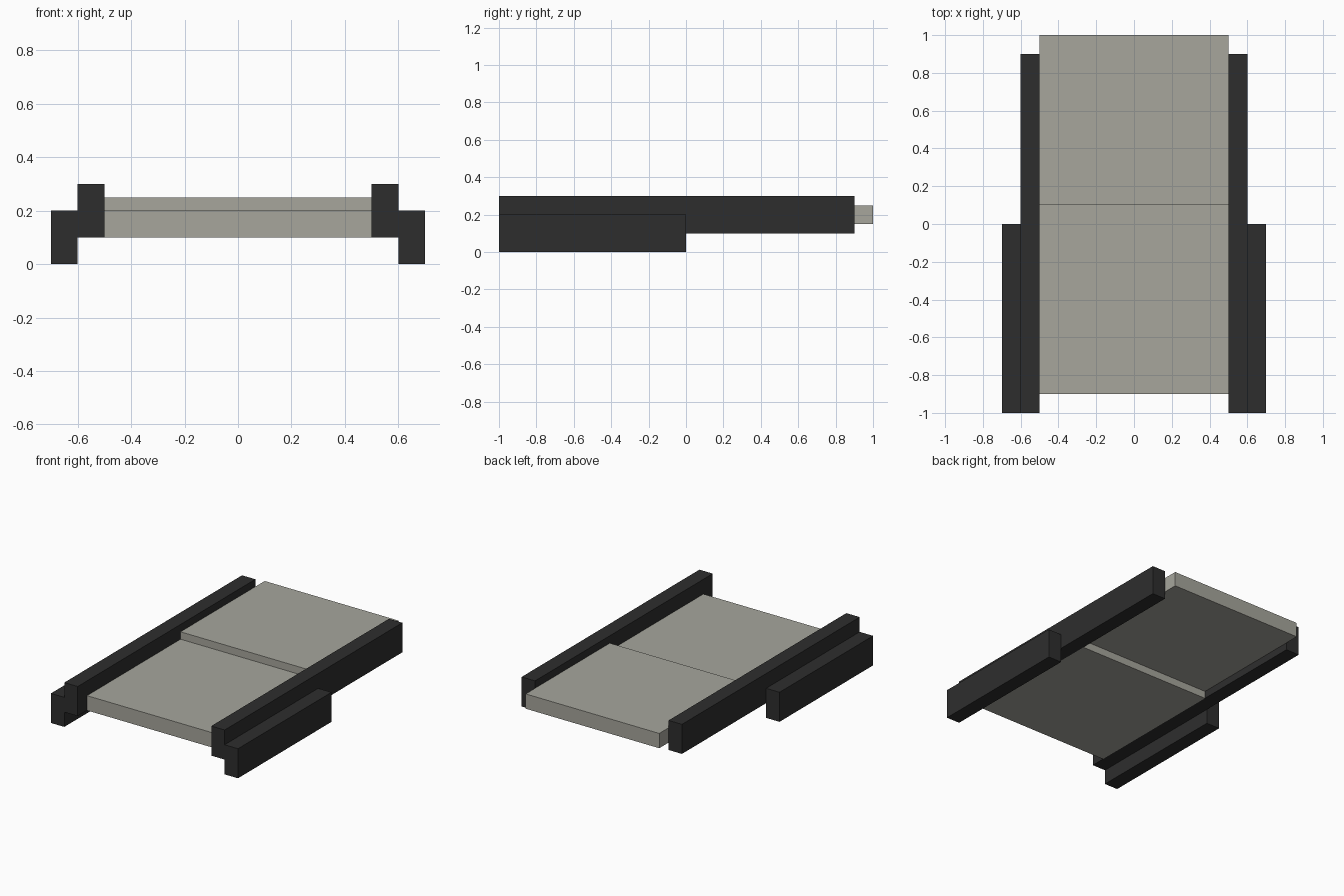
import bpy
import bmesh
from mathutils import Vector

default_cube = bpy.data.objects.get("Cube")
if default_cube:
    bpy.data.objects.remove(default_cube, do_unlink=True)


def make_material(name, rgb):
    mat = bpy.data.materials.new(name)
    mat.use_nodes = True
    color = (*rgb, 1.0)
    mat.diffuse_color = color
    shader = next(n for n in mat.node_tree.nodes if n.type == "BSDF_PRINCIPLED")
    shader.inputs["Base Color"].default_value = color
    return mat


def make_box(name, low, high, mat):
    """Flat-shaded box between two opposite corners."""
    low, high = Vector(low), Vector(high)
    bm = bmesh.new()
    bmesh.ops.create_cube(bm, size=1.0)
    bmesh.ops.scale(bm, vec=high - low, verts=bm.verts)
    mesh = bpy.data.meshes.new(name)
    bm.to_mesh(mesh)
    bm.free()
    mesh.materials.append(mat)
    obj = bpy.data.objects.new(name, mesh)
    obj.location = (low + high) / 2
    bpy.context.collection.objects.link(obj)
    return obj


stone = make_material("warm grey", (0.385, 0.38, 0.335))
charcoal = make_material("charcoal", (0.027, 0.027, 0.027))

# Two deck slabs, the rear one stepped up
make_box("front_slab", (-0.5, -0.9, 0.1), (0.5, 0.1, 0.2), stone)
make_box("rear_slab", (-0.5, 0.1, 0.15), (0.5, 1.0, 0.25), stone)

# Long side rails with a lower outer runner on each side
for side, sign in (("left", 1), ("right", -1)):
    for part, inner, outer, back, bottom, top in (
        ("rail", 0.5, 0.6, 0.9, 0.1, 0.3),
        ("runner", 0.6, 0.7, 0.0, 0.0, 0.2),
    ):
        x_low, x_high = sorted((sign * inner, sign * outer))
        make_box(f"{side}_{part}", (x_low, -1.0, bottom), (x_high, back, top), charcoal)
